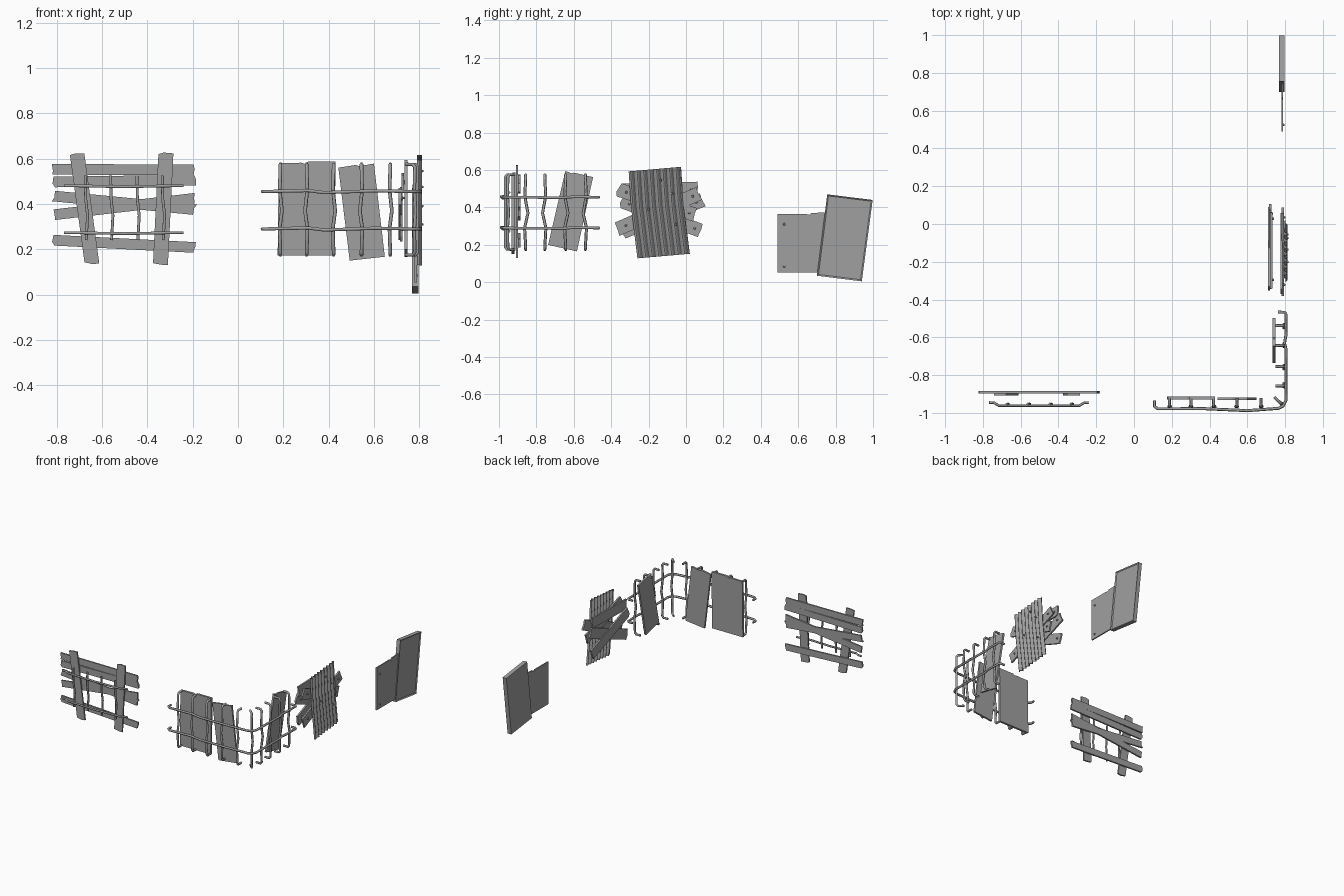
import bpy, bmesh, math, random
from mathutils import Vector

random.seed(4)
old = bpy.data.objects.get("Cube")
if old:
    bpy.data.objects.remove(old)

grey = bpy.data.materials.new("weathered grey")
grey.use_nodes = True
grey.diffuse_color = (0.35, 0.35, 0.35, 1)
grey.node_tree.nodes["Principled BSDF"].inputs["Base Color"].default_value = (0.35, 0.35, 0.35, 1)


def place(axis, a, z, d):
    """a runs along the wall, d is the depth across it."""
    return Vector((a, d, z)) if axis == "x" else Vector((d, a, z))


def finish(name, bm):
    bmesh.ops.recalc_face_normals(bm, faces=bm.faces[:])
    me = bpy.data.meshes.new(name)
    bm.to_mesh(me)
    bm.free()
    me.materials.append(grey)
    ob = bpy.data.objects.new(name, me)
    bpy.context.collection.objects.link(ob)
    return ob


def slab(name, axis, outline, d0, d1, rim=0):
    """Flat sheet with a given outline, optionally with a raised rim."""
    bm = bmesh.new()
    face = bm.faces.new([bm.verts.new(place(axis, a, z, d0)) for a, z in outline])
    ext = bmesh.ops.extrude_face_region(bm, geom=[face])
    moved = [v for v in ext["geom"] if isinstance(v, bmesh.types.BMVert)]
    bmesh.ops.translate(bm, verts=moved, vec=place(axis, 0, 0, d1 - d0))
    if rim:
        top = [f for f in ext["geom"] if isinstance(f, bmesh.types.BMFace)]
        bmesh.ops.recalc_face_normals(bm, faces=bm.faces[:])
        bmesh.ops.inset_region(bm, faces=top, thickness=rim, depth=0)
        bmesh.ops.translate(bm, verts=top[0].verts[:], vec=place(axis, 0, 0, -0.006))
    return finish(name, bm)


def plank(name, axis, p, q, width, d0, d1):
    """Board between two points with slightly broken ends."""
    p, q = Vector(p), Vector(q)
    u = (q - p).normalized()
    n = Vector((-u.y, u.x)) * width / 2
    j = lambda: u * random.uniform(-0.008, 0.008)
    pts = [p - n + j(), q - n + j(), q + n * 0.2 + j(), q + n + j(), p + n + j(), p - n * 0.3 + j()]
    return slab(name, axis, [tuple(v) for v in pts], d0, d1)


def rod(name, points, r=0.008):
    cu = bpy.data.curves.new(name, "CURVE")
    cu.dimensions = "3D"
    cu.bevel_depth = r
    cu.bevel_resolution = 1
    cu.use_fill_caps = True
    sp = cu.splines.new("POLY")
    sp.points.add(len(points) - 1)
    for pt, co in zip(sp.points, points):
        pt.co = (*co, 1)
    cu.materials.append(grey)
    ob = bpy.data.objects.new(name, cu)
    bpy.context.collection.objects.link(ob)
    return ob


def nail(name, y, z, x):
    bm = bmesh.new()
    bmesh.ops.create_cone(bm, cap_ends=True, segments=6, radius1=0.008, radius2=0.005, depth=0.012)
    ob = finish(name, bm)
    ob.rotation_euler = (0, math.pi / 2, 0)
    ob.location = (x, y, z)


# Plank barricade with two uprights
rows = [(0.553, 0.55), (0.497, 0.505), (0.435, 0.375), (0.352, 0.425), (0.24, 0.208)]
for i, (zl, zr) in enumerate(rows):
    plank(f"barricade_plank_{i}", "x", (-0.815, zl), (-0.19, zr), 0.047, -0.897, -0.885)
plank("barricade_upright_right", "x", (-0.71, 0.62), (-0.645, 0.14), 0.064, -0.908, -0.897)
plank("barricade_upright_left", "x", (-0.318, 0.625), (-0.342, 0.138), 0.066, -0.908, -0.897)

# Rod grid in front of the barricade
for i, z in enumerate((0.48, 0.273)):
    rod(f"grid_rail_{i}", [(-0.768, -0.945, z), (-0.74, -0.947, z), (-0.715, -0.962, z),
                           (-0.5, -0.962, z - 0.004), (-0.29, -0.962, z),
                           (-0.265, -0.947, z), (-0.24, -0.945, z)], 0.007)
for i, x in enumerate((-0.67, -0.558, -0.442, -0.33)):
    rod(f"grid_bar_{i}", [(x - 0.004, -0.953, 0.525), (x - 0.002, -0.956, 0.42),
                          (x + 0.006, -0.953, 0.35), (x, -0.953, 0.24)], 0.007)

# Corner cage rails, wrapping from the front to the side
for i, z in enumerate((0.455, 0.29)):
    rod(f"cage_rail_{i}", [(0.108, -0.935, z), (0.108, -0.965, z), (0.125, -0.978, z),
                           (0.31, -0.978, z + 0.004), (0.38, -0.978, z - 0.005), (0.6, -0.988, z + 0.003),
                           (0.765, -0.976, z), (0.79, -0.963, z), (0.804, -0.935, z),
                           (0.804, -0.66, z - 0.003), (0.797, -0.63, z), (0.804, -0.59, z + 0.002),
                           (0.804, -0.475, z), (0.795, -0.467, z), (0.762, -0.467, z)])


# Cage uprights, each with hooked ends pointing inwards
def hooked(name, x, y, inward, wobble, top=0.575, low=0.175):
    h = Vector(inward)
    along = Vector((-h.y, h.x, 0)).normalized() * wobble
    base = Vector((x, y, 0))
    up = lambda z, k=0: base + Vector((0, 0, z)) + along * k
    rod(name, [up(top) + h, up(top) + h * 0.2, up(top - 0.012), up(0.46, 0.4), up(0.37, -1),
               up(0.29, 0.5), up(low + 0.012), up(low) + h * 0.2, up(low) + h])


for i, x in enumerate((0.187, 0.303, 0.422, 0.545, 0.672)):
    hooked(f"cage_front_bar_{i}", x, -0.966, (0, 0.045, 0), 0.007 * (-1) ** i)
hooked("cage_corner_bar", 0.78, -0.952, (-0.038, 0.036, 0), 0.005)
for i, y in enumerate((-0.857, -0.755, -0.643, -0.538)):
    hooked(f"cage_side_bar_{i}", 0.793, y, (-0.045, 0, 0), 0.012 * (-1) ** i)

# Plates inside the cage
slab("cage_front_plate", "x", [(0.175, 0.172), (0.427, 0.172), (0.43, 0.587), (0.31, 0.587),
                               (0.295, 0.577), (0.28, 0.582), (0.18, 0.58)], -0.928, -0.912)
slab("cage_tilted_plate", "x", [(0.493, 0.15), (0.648, 0.167), (0.6, 0.578), (0.535, 0.567),
                                (0.52, 0.572), (0.443, 0.56)], -0.932, -0.918)
slab("cage_side_plate", "y", [(-0.737, 0.2), (-0.583, 0.165), (-0.497, 0.562), (-0.6, 0.586),
                              (-0.61, 0.582), (-0.645, 0.595)], 0.734, 0.748)

# Corrugated sheet
bm = bmesh.new()
columns, waves = 64, 8
levels = [(0.605, -0.305), (0.41, -0.292), (0.14, -0.258)]
grid = []
for k, (z, start) in enumerate(levels):
    row = []
    for c in range(columns + 1):
        t = c / columns
        tilt = 0.024 * (t - 0.5)
        x = 0.802 + 0.009 * math.sin(t * waves * math.tau)
        row.append(bm.verts.new((x, start + 0.277 * t, z + tilt)))
    grid.append(row)
for a, b in zip(grid, grid[1:]):
    for c in range(columns):
        bm.faces.new((a[c], a[c + 1], b[c + 1], b[c]))
sheet = finish("corrugated_sheet", bm)
solid = sheet.modifiers.new("thickness", "SOLIDIFY")
solid.thickness = 0.004
solid.offset = 0

# Crossed planks behind the sheet, in two layers
layers = [(0.778, [((-0.36, 0.495), (0.05, 0.36)), ((-0.365, 0.285), (0.07, 0.475))]),
          (0.712, [((-0.345, 0.435), (0.08, 0.275)), ((-0.335, 0.27), (0.088, 0.44)),
                   ((-0.335, 0.49), (0.06, 0.5))])]
for n, (x, boards) in enumerate(layers):
    for i, (p, q) in enumerate(boards):
        d = x + 0.006 * (i - 0.5)
        plank(f"cross_plank_{n}_{i}", "y", p, q, 0.075, d, d + 0.012)
        for e, t in enumerate((0.1, 0.92)):
            s = Vector(p).lerp(Vector(q), t)
            nail(f"plank_nail_{n}_{i}_{e}", s.x, s.y, d + 0.014)
for i, (y, z) in enumerate(((-0.2, 0.39), (-0.135, 0.545), (-0.075, 0.475), (-0.055, 0.31))):
    nail(f"sheet_nail_{i}", y, z, 0.812)

# Overlapping end panels
slab("end_back_panel", "y", [(0.49, 0.053), (0.75, 0.053), (0.75, 0.374), (0.67, 0.37),
                             (0.66, 0.36), (0.64, 0.366), (0.49, 0.366)], 0.78, 0.789)
slab("end_front_panel", "y", [(0.7, 0.035), (0.94, 0.005), (0.998, 0.44), (0.755, 0.47)],
     0.767, 0.797, rim=0.011)
for i, z in enumerate((0.31, 0.085)):
    nail(f"panel_bolt_{i}", 0.525, z, 0.79)
